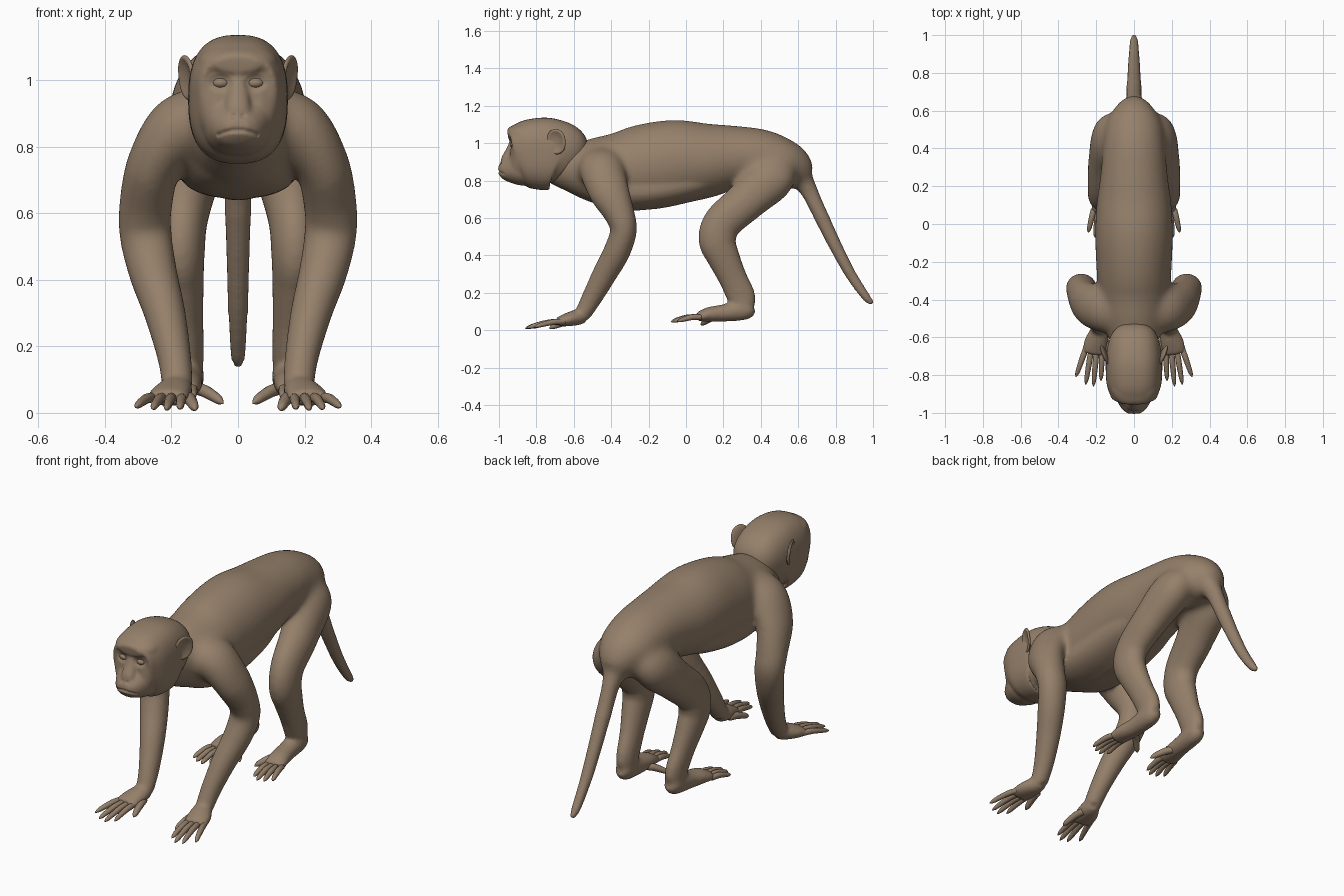
import bpy, bmesh, math
from mathutils import Vector, Matrix

cube = bpy.data.objects.get("Cube")
if cube:
    bpy.data.objects.remove(cube, do_unlink=True)

BROWN = (0.3, 0.215, 0.145, 1)
fur = bpy.data.materials.new("brown_skin")
fur.use_nodes = True
fur.diffuse_color = BROWN
shader = fur.node_tree.nodes["Principled BSDF"]
shader.inputs["Base Color"].default_value = BROWN
shader.inputs["Roughness"].default_value = 0.7

UP, BACK = Vector((0, 0, 1)), Vector((0, 1, 0))


def spline(rows, steps=6):
    """Catmull-Rom interpolation through rows of numbers."""
    rows = [Vector(r) for r in rows]
    padded = [rows[0]] + rows + [rows[-1]]
    result = []
    for p, q, r, s in zip(padded, padded[1:], padded[2:], padded[3:]):
        for k in range(steps):
            t = k / steps
            result.append(q + (r - p) * (t / 2) + (p * 2 - q * 5 + r * 4 - s) * (t * t / 2)
                          + (q * 3 - p - r * 3 + s) * (t ** 3 / 2))
    return result + [rows[-1]]


def loft(bm, rows, ref, side=1, sides=48, boxy=1.0):
    """Tube through rows of x, y, z, width radius, depth radius."""
    rows = spline(rows)
    centres = [Vector((r[0] * side, r[1], r[2])) for r in rows]
    rings = []
    for i, row in enumerate(rows):
        along = (centres[min(i + 1, len(rows) - 1)] - centres[max(i - 1, 0)]).normalized()
        depth = (ref - along * ref.dot(along)).normalized()
        wide = along.cross(depth)
        ring = []
        for k in range(sides):
            a = math.tau * k / sides
            c, s = math.cos(a), math.sin(a)
            c, s = (math.copysign(abs(v) ** boxy, v) for v in (c, s))
            ring.append(bm.verts.new(centres[i] + wide * (c * row[3]) + depth * (s * row[4])))
        rings.append(ring)
    for lower, upper in zip(rings, rings[1:]):
        for k in range(sides):
            n = (k + 1) % sides
            bm.faces.new((lower[k], lower[n], upper[n], upper[k]))
    bm.faces.new(rings[0][::-1])
    bm.faces.new(rings[-1])


def finish(bm, name, voxel=0, smooth=0):
    """Turn a bmesh into a smooth object, optionally fused into one skin."""
    bmesh.ops.recalc_face_normals(bm, faces=bm.faces)
    mesh = bpy.data.meshes.new(name)
    bm.to_mesh(mesh)
    bm.free()
    obj = bpy.data.objects.new(name, mesh)
    bpy.context.collection.objects.link(obj)
    if voxel:
        fuse = obj.modifiers.new("fuse", "REMESH")
        fuse.mode, fuse.voxel_size = "VOXEL", voxel
        relax = obj.modifiers.new("relax", "SMOOTH")
        relax.factor, relax.iterations = 0.5, smooth
        graph = bpy.context.evaluated_depsgraph_get()
        obj.data = bpy.data.meshes.new_from_object(obj.evaluated_get(graph))
        obj.modifiers.clear()
    obj.data.materials.clear()
    obj.data.materials.append(fur)
    obj.data.shade_smooth()
    return obj


# Torso, broad rib cage and tail
body = bmesh.new()
torso = [(-.72, .89, .09, .1), (-.6, .87, .135, .137), (-.5, .858, .168, .172),
         (-.35, .852, .19, .212), (-.2, .875, .2, .23), (-.05, .898, .205, .226),
         (.1, .907, .198, .202), (.25, .922, .178, .172), (.4, .918, .165, .155),
         (.52, .885, .152, .137), (.6, .855, .11, .108), (.66, .825, .06, .055)]
ribs = [(-.5, .78, .145, .088), (-.38, .752, .178, .103), (-.2, .754, .185, .104),
        (0, .792, .178, .103), (.14, .83, .155, .09)]
for rows, boxy in ((torso, 1), (ribs, .85)):
    loft(body, [(0, y, z, w, h) for y, z, w, h in rows], UP, boxy=boxy)
loft(body, [(0, .57, .88, .075, .07), (0, .645, .77, .053, .055), (0, .72, .615, .041, .041),
            (0, .8, .45, .035, .035), (0, .88, .3, .03, .03),
            (0, .965, .175, .023, .023), (0, 1, .142, .012, .012)], BACK)

# Limbs, palms and soles, fused with the torso
arm = [(.06, -.44, .88, .1, .13), (.17, -.45, .86, .102, .125), (.25, -.415, .75, .083, .11),
       (.278, -.355, .62, .079, .081), (.277, -.335, .53, .078, .071),
       (.255, -.37, .42, .072, .071), (.22, -.435, .3, .062, .065),
       (.192, -.505, .17, .051, .054), (.182, -.555, .08, .046, .043)]
palm = [(.178, -.54, .072, .035, .033), (.187, -.58, .069, .052, .042),
        (.205, -.64, .055, .063, .035), (.214, -.69, .044, .06, .023)]
leg = [(.065, .51, .865, .085, .1), (.118, .45, .81, .106, .13), (.152, .315, .685, .09, .108),
       (.168, .195, .575, .076, .102), (.172, .168, .48, .072, .1), (.167, .2, .39, .064, .087),
       (.157, .25, .28, .053, .076), (.15, .295, .18, .047, .076), (.15, .305, .125, .045, .062)]
sole = [(.15, .355, .13, .03, .032), (.15, .318, .113, .047, .056), (.155, .2, .092, .05, .046),
        (.165, .12, .084, .056, .039), (.175, .06, .07, .055, .023)]
for side in (1, -1):
    loft(body, arm, BACK, side)
    loft(body, leg, BACK, side)
    loft(body, palm, UP, side)
    loft(body, sole, UP, side)
body = finish(body, "body", .01, 8)

# Melt shoulders, hips and tail root into the trunk
bm = bmesh.new()
bm.from_mesh(body.data)
joints = [Vector((.16, -.48, .87)), Vector((.13, .45, .8)), Vector((0, .64, .8))]
spread = [(v, min((Vector((abs(v.co.x), v.co.y, v.co.z)) - j).length for j in joints))
          for v in bm.verts]
for step in range(40):
    near = [v for v, d in spread if d < .1 + .12 * step / 40]
    bmesh.ops.smooth_vert(bm, verts=near, factor=.5,
                          use_axis_x=True, use_axis_y=True, use_axis_z=True)
bm.to_mesh(body.data)
bm.free()


# Fingers and toes
def digit(bm, start, tip, r, side):
    a, b = Vector(start), Vector(tip)
    rows = []
    for t, size, lift in ((0, 1, 0), (.35, 1.05, .007), (.7, .9, .004), (.88, .7, 0), (1, .15, -.003)):
        p = a.lerp(b, t)
        rows.append((p.x, p.y, p.z + lift, r * size, r * size))
    loft(bm, rows, UP, side, 12)


fingers = [((.168, -.66, .045), (.175, -.83, .016)), ((.198, -.67, .046), (.215, -.86, .013)),
           ((.227, -.67, .046), (.256, -.85, .015)), ((.252, -.65, .046), (.308, -.81, .02)),
           ((.155, -.6, .047), (.128, -.73, .013))]
toes = [((.137, .07, .07), (.135, -.055, .05)), ((.163, .06, .07), (.17, -.08, .048)),
        ((.19, .06, .07), (.207, -.07, .048)), ((.213, .08, .07), (.242, -.045, .05)),
        ((.135, .17, .075), (.045, .08, .032))]
for side, label in ((1, "left"), (-1, "right")):
    for part, digits in (("fingers", fingers), ("toes", toes)):
        bm = bmesh.new()
        for i, (start, tip) in enumerate(digits):
            digit(bm, start, tip, .018 if i == 4 else .0145, side)
        finish(bm, f"{label}_{part}")

# Head: skull, forehead, muzzle, nose and cheekbones
head = bmesh.new()
skull = [(-.595, .87, .085, .1), (-.62, .895, .118, .142), (-.66, .926, .14, .175),
         (-.7, .938, .148, .188), (-.76, .943, .15, .194), (-.84, .943, .146, .184),
         (-.89, .938, .131, .164), (-.922, .93, .11, .138), (-.942, .93, .072, .1)]
forehead = [(-.8, 1.04, .125, .08), (-.88, 1.048, .12, .066), (-.925, 1.05, .1, .045),
            (-.953, 1.047, .066, .024)]
muzzle = [(-.83, .87, .115, .1), (-.91, .865, .1, .088), (-.955, .86, .08, .066),
          (-.985, .862, .058, .043), (-1.004, .865, .03, .02)]
for rows, boxy in ((skull, .78), (forehead, .95), (muzzle, .9)):
    loft(head, [(0, y, z, w, h) for y, z, w, h in rows], UP, boxy=boxy)
loft(head, [(0, -.905, 1.05, .03, .035), (0, -.914, 1, .03, .032), (0, -.936, .95, .036, .032),
            (0, -.964, .908, .038, .027), (0, -.968, .88, .03, .015)], BACK)
for side in (1, -1):
    loft(head, [(.04, -.918, .925, .02, .02), (.085, -.898, .94, .026, .022),
                (.125, -.855, .97, .015, .015)], UP, side)
head = finish(head, "head", .006, 16)

# Press in the eye sockets, mouth line and nostrils
for v in head.data.vertices:
    x, y, z = abs(v.co.x), v.co.y, v.co.z
    if y < -.85:
        eye = math.hypot((x - .052) / .036, (z - .992) / .028)
        v.co.y += .01 * max(0, 1 - eye ** 2)
        lip = abs(z - (.85 - 4 * x * x))
        if x < .063:
            v.co.y += .009 * max(0, 1 - lip / .009)
        nostril = math.hypot(x - .015, z - .892)
        v.co.y += .006 * max(0, 1 - nostril / .011)


def ball(bm, sides=20):
    return bmesh.ops.create_uvsphere(bm, u_segments=sides, v_segments=sides, radius=1)["verts"]


for side, label in ((1, "left"), (-1, "right")):
    # Eyeball
    bm = bmesh.new()
    bmesh.ops.transform(bm, verts=ball(bm), matrix=Matrix.Translation((.052 * side, -.918, .992))
                        @ Matrix.Diagonal((.026, .022, .017, 1)))
    finish(bm, f"{label}_eye")

    # Cupped ear, hollow on the outer face
    bm = bmesh.new()
    for v in ball(bm, 32):
        r = math.hypot(v.co.y, v.co.z)
        if v.co.x > 0:
            v.co.x -= 1.3 * max(0, 1 - (r / .85) ** 2)
        v.co = Vector((v.co.x * .014, v.co.y * .054, math.copysign(abs(v.co.z) ** .85, v.co.z) * .068))
    turn = Matrix.Rotation(-.4, 4, "Z") @ Matrix.Rotation(.12, 4, "Y")
    bmesh.ops.transform(bm, verts=bm.verts, matrix=Matrix.Diagonal((side, 1, 1, 1))
                        @ Matrix.Translation((.154, -.694, 1.008)) @ turn)
    finish(bm, f"{label}_ear")
